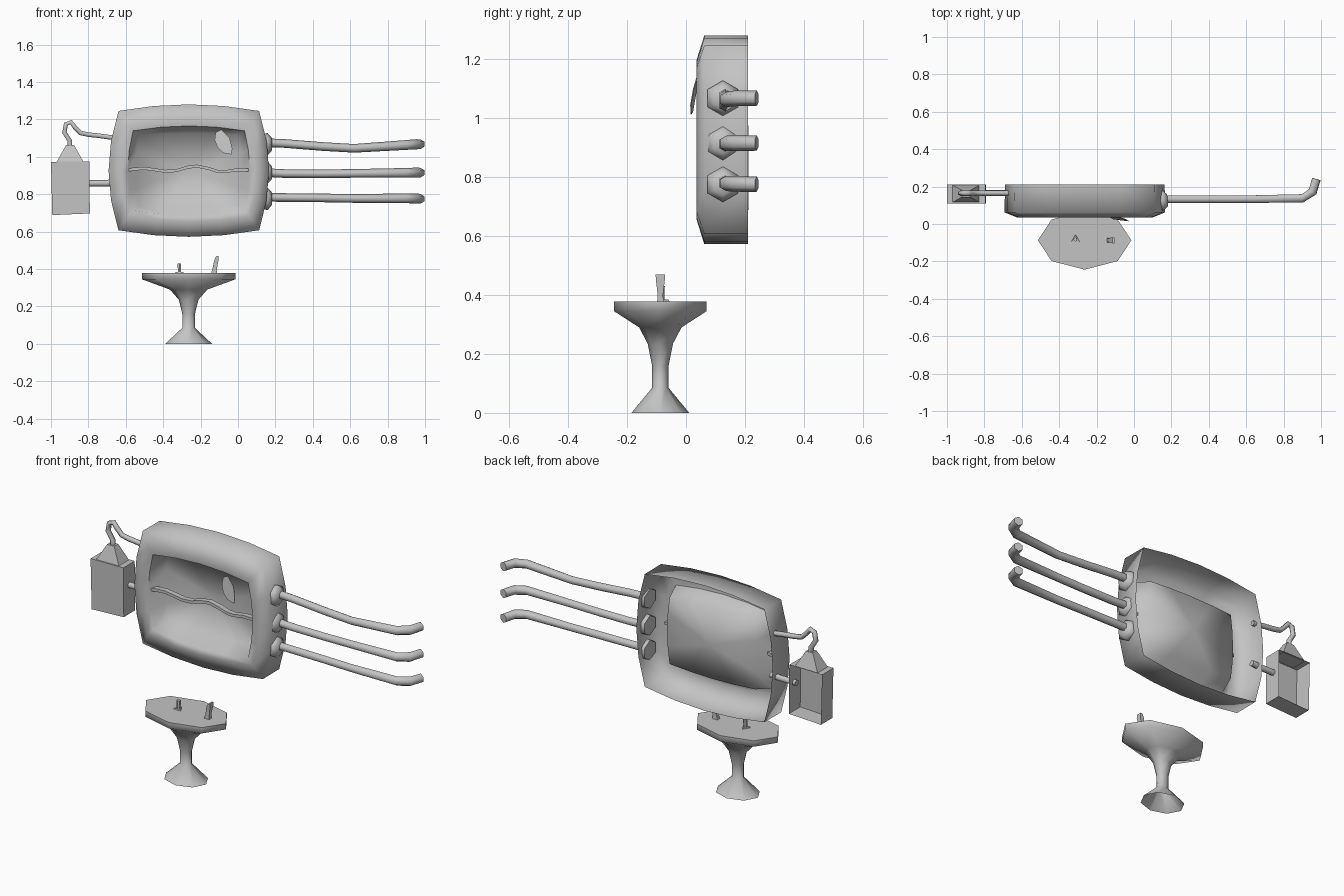
import bpy, bmesh, math
from mathutils import Vector

if "Cube" in bpy.data.objects:
    bpy.data.objects.remove(bpy.data.objects["Cube"])

grey = bpy.data.materials.new("plain grey")
grey.diffuse_color = (0.55, 0.55, 0.55, 1)
grey.use_nodes = True
grey.node_tree.nodes["Principled BSDF"].inputs["Base Color"].default_value = grey.diffuse_color


def make(name, verts, faces, smooth=None):
    """Mesh object; smooth is the sharp-edge angle in degrees."""
    me = bpy.data.meshes.new(name)
    me.from_pydata(verts, [], faces)
    bm = bmesh.new()
    bm.from_mesh(me)
    bmesh.ops.recalc_face_normals(bm, faces=bm.faces)
    bm.to_mesh(me)
    bm.free()
    me.materials.append(grey)
    ob = bpy.data.objects.new(name, me)
    bpy.context.collection.objects.link(ob)
    if smooth:
        bpy.ops.object.select_all(action='DESELECT')
        ob.select_set(True)
        bpy.context.view_layer.objects.active = ob
        bpy.ops.object.shade_smooth_by_angle(angle=math.radians(smooth))
    return ob


def loft(rings, cap_start=False, cap_end=False):
    """Join equal rings of points into a skin."""
    n = len(rings[0])
    verts = [p for r in rings for p in r]
    faces = [(i * n + j, i * n + (j + 1) % n, (i + 1) * n + (j + 1) % n, (i + 1) * n + j)
             for i in range(len(rings) - 1) for j in range(n)]
    if cap_start:
        faces.append(tuple(range(n)))
    if cap_end:
        faces.append(tuple(range(len(verts) - n, len(verts))))
    return verts, faces


def tube(name, path, radii, sides=6, smooth=65):
    """Sweep a polygon along a path."""
    pts = [Vector(p) for p in path]
    if not isinstance(radii, (list, tuple)):
        radii = [radii] * len(pts)
    rings, side = [], None
    for i, p in enumerate(pts):
        d = (pts[min(i + 1, len(pts) - 1)] - pts[max(i - 1, 0)]).normalized()
        if side is None:
            side = Vector((0, 0, 1)) if abs(d.z) < 0.8 else Vector((0, 1, 0))
        side = (side - d * side.dot(d)).normalized()
        other = d.cross(side)
        rings.append([p + radii[i] * (side * math.cos(a) + other * math.sin(a))
                      for a in (2 * math.pi * k / sides for k in range(sides))])
    return make(name, *loft(rings, True, True), smooth=smooth)


# Frame shell with recessed tub, open at the back
def bulged_ring(y, hw, hh, bx, bz, cx=-0.263, cz=0.926):
    pts = []
    for t in (-1, -0.5, 0, 0.5):
        pts.append((t * hw, hh + bz * (1 - t * t)))
    for t in (1, 0.5, 0, -0.5):
        pts.append((hw + bx * (1 - t * t), t * hh))
    pts += [(-x, -z) for x, z in pts]
    return [(cx + x, y, cz + z) for x, z in pts]


verts, faces = loft([
    bulged_ring(0.210, 0.374, 0.319, 0.053, 0.035),
    bulged_ring(0.062, 0.376, 0.319, 0.053, 0.035),
    bulged_ring(0.036, 0.325, 0.245, 0.040, 0.026),
    bulged_ring(0.040, 0.298, 0.213, 0.028, 0.026),
    bulged_ring(0.140, 0.268, 0.188, 0.015, 0.012),
])
n = len(verts)
verts.append((-0.263, 0.165, 0.926))
faces += [(n - 16 + j, n - 16 + (j + 1) % 16, n) for j in range(16)]
shell = make("frame_shell", verts, faces, smooth=89)
# Crisp upper edge of the opening
for e in shell.data.edges:
    a, b = (shell.data.vertices[i].co for i in e.vertices)
    if max(abs(a.y - 0.040), abs(b.y - 0.040)) < 0.001 and min(a.z, b.z) > 0.92:
        e.use_edge_sharp = True

# Wavy ribbon across the opening
wave = [(-0.60, 0.925), (-0.56, 0.934), (-0.50, 0.938), (-0.44, 0.930), (-0.39, 0.922),
        (-0.33, 0.926), (-0.27, 0.944), (-0.22, 0.950), (-0.16, 0.938), (-0.11, 0.922),
        (-0.07, 0.920), (-0.01, 0.930), (0.075, 0.930)]
make("wavy_ribbon", *loft([[(x, 0.055, z - 0.008), (x, 0.085, z - 0.008),
                            (x, 0.085, z + 0.008), (x, 0.055, z + 0.008)] for x, z in wave],
                          True, True), smooth=40)

# Tilted leaf plate at the upper right of the opening
leaf = [(-0.12, 1.13), (-0.125, 1.09), (-0.11, 1.05), (-0.08, 1.02), (-0.035, 1.012),
        (-0.03, 1.045), (-0.045, 1.10), (-0.09, 1.145)]


def leaf_ring(dy):
    return [(x, 0.026 - 0.13 * (x + 0.12) + 0.16 * max(0, z - 1.05) + dy, z) for x, z in leaf]


make("leaf_plate", *loft([leaf_ring(0), leaf_ring(0.003)], True, True))

# Three bent arms, each with a hexagonal nut
arms = [(1.067, (0.008, 0.004, -0.012, -0.022, -0.004, 0.0, 0.0)),
        (0.915, (0.0, -0.005, -0.006, -0.004, -0.001, 0.0, 0.0)),
        (0.775, (0.008, 0.007, 0.005, 0.002, 0.003, 0.002, 0.0))]
for k, (z, dz) in enumerate(arms, 1):
    xs = (0.155, 0.25, 0.45, 0.62, 0.90, 0.955, 0.975)
    ys = (0.133, 0.133, 0.133, 0.133, 0.137, 0.172, 0.24)
    tube(f"arm_{k}", [(x, y, z + d) for x, y, d in zip(xs, ys, dz)],
         [0.023, 0.023, 0.023, 0.023, 0.026, 0.027, 0.026])
    tube(f"nut_{k}", [(0.137, 0.125, z), (0.158, 0.125, z), (0.180, 0.127, z)],
         [0.056, 0.06, 0.036], smooth=70)

# Hanging box, open at the back
box = [(-1.0, 0.973), (-0.795, 0.975), (-0.792, 0.697), (-0.993, 0.688)]
make("hanging_box", *loft([[(x, 0.11, z) for x, z in box],
                           [(x, 0.212, z) for x, z in box]], cap_start=True))


# Tapered cap and hook above the box
def rect(hx, hy, z, cx=-0.898, cy=0.162):
    return [(cx - hx, cy - hy, z), (cx + hx, cy - hy, z), (cx + hx, cy + hy, z), (cx - hx, cy + hy, z)]


make("box_cap", *loft([rect(0.072, 0.046, 0.972), rect(0.022, 0.018, 1.062)], False, True))
tube("hook", [(x, 0.165, z) for x, z in (
    (-0.898, 1.055), (-0.90, 1.085), (-0.928, 1.13), (-0.92, 1.175), (-0.893, 1.185),
    (-0.874, 1.16), (-0.842, 1.127), (-0.797, 1.118), (-0.74, 1.112), (-0.655, 1.10))], 0.014)
tube("box_connector", [(-0.81, 0.165, 0.858), (-0.71, 0.165, 0.858), (-0.65, 0.165, 0.862)], 0.018)

# Pedestal table, eight sided, open underneath
profile = [(0.125, 0.098, 0.0), (0.034, 0.028, 0.085), (0.034, 0.028, 0.16), (0.052, 0.043, 0.235),
           (0.10, 0.072, 0.29), (0.25, 0.157, 0.345), (0.25, 0.157, 0.378)]
TX, TY = -0.264, -0.087
rings = [[(TX + rx * math.cos(k * math.pi / 4), TY + ry * math.sin(k * math.pi / 4), z)
          for k in range(8)] for rx, ry, z in profile]
make("pedestal_table", *loft(rings, False, True), smooth=75)

# Small peg with a three-sided foot, and a leaning blade
tube("peg_foot", [(-0.313, -0.083, 0.376), (-0.313, -0.083, 0.384)], [0.028, 0.024], sides=3, smooth=30)
tube("peg", [(-0.313, -0.083, 0.376), (-0.313, -0.083, 0.43)], [0.010, 0.011], smooth=40)

make("blade", *loft([rect(hx, hy, z, x, -0.087) for x, hx, hy, z in (
    (-0.128, 0.016, 0.011, 0.376), (-0.125, 0.012, 0.009, 0.40),
    (-0.115, 0.011, 0.015, 0.45), (-0.110, 0.005, 0.016, 0.47))], True, True), smooth=50)
